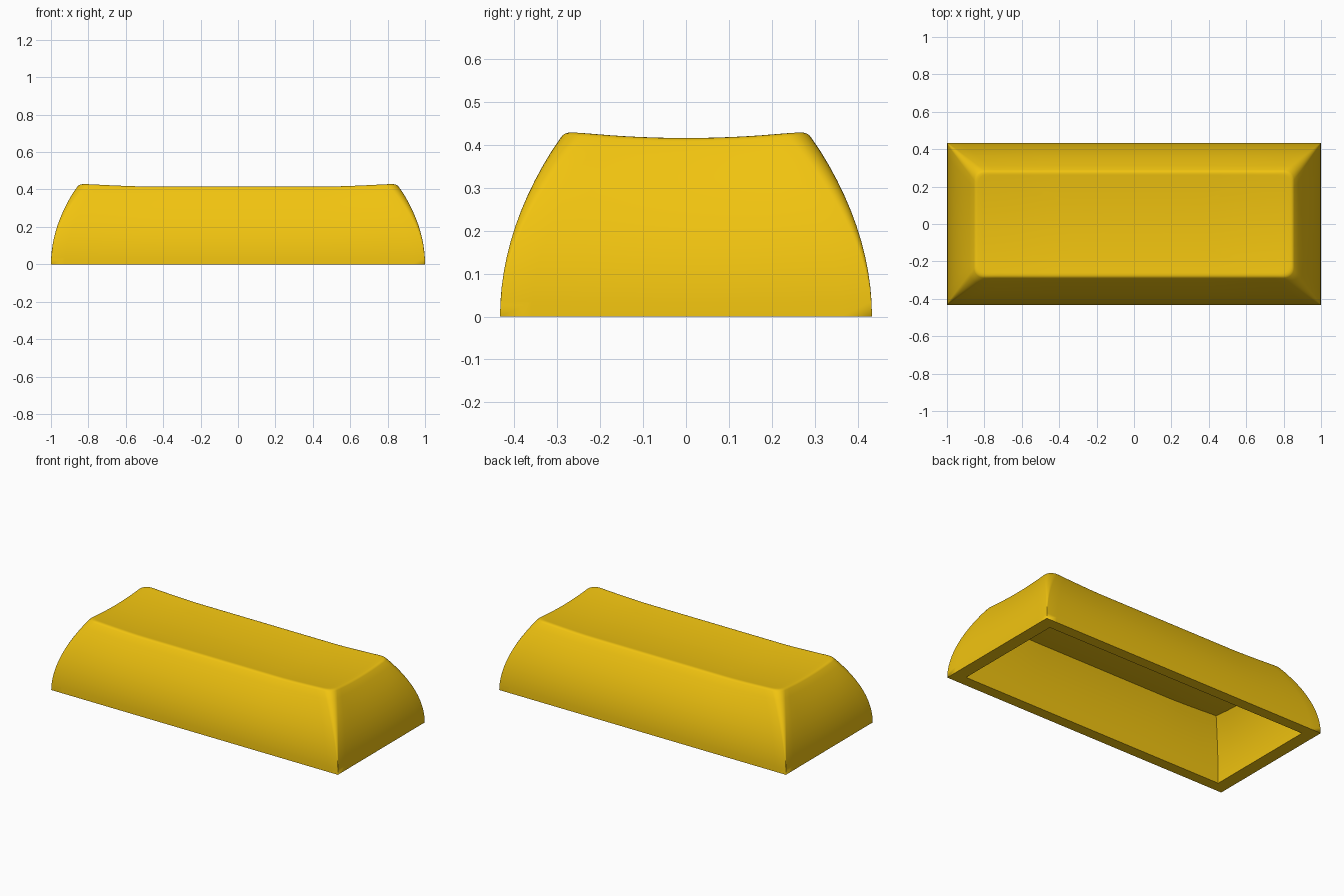
import bpy, bmesh
from math import sin, cos, pi

if "Cube" in bpy.data.objects:
    bpy.data.objects.remove(bpy.data.objects["Cube"])


def dish(x, y):
    """Height of the scooped top surface."""
    u = min(max((abs(x) - 0.48) / 0.36, 0), 1)
    v = min(abs(y) / 0.27, 1)
    return 0.401 + 0.015 * u ** 1.4 + 0.015 * v ** 2


def outline(a, b, r, seg=6, nx=28, ny=12):
    """Rounded rectangle, counter-clockwise, with subdivided sides."""
    pts = []
    corners = [(a - r, b - r, 0), (r - a, b - r, 1), (r - a, r - b, 2), (a - r, r - b, 3)]
    for i, (cx, cy, q) in enumerate(corners):
        arc = [(cx + r * cos((q + k / seg) * pi / 2),
                cy + r * sin((q + k / seg) * pi / 2)) for k in range(seg + 1)]
        pts += arc
        nxt = corners[(i + 1) % 4]
        ex = nxt[0] + r * cos(nxt[2] * pi / 2)
        ey = nxt[1] + r * sin(nxt[2] * pi / 2)
        n = nx if i % 2 == 0 else ny
        sx, sy = arc[-1]
        pts += [(sx + (ex - sx) * k / n, sy + (ey - sy) * k / n) for k in range(1, n)]
    return pts


bm = bmesh.new()


def ring(a, b, r, t, drop=0.0):
    return [bm.verts.new((x, y, t * (dish(x, y) - drop))) for x, y in outline(a, b, r)]


def shell(a, b, inset, radius, drop, fillet):
    """Curved walls from the base up, then the dished top; returns all rings."""
    rings = []
    for k in range(13):
        t = k / 12 * (0.98 if fillet else 1)
        d = inset * t * t
        rings.append(ring(a - d, b - d, radius * t ** 1.5, t, drop))
    for d, t in fillet:
        rings.append(ring(a - d, b - d, radius, t, drop))
        inset = d
    for s in (0.97, 0.93, 0.88, 0.82, 0.75, 0.66, 0.55, 0.42, 0.28, 0.14, 0.04):
        rings.append(ring((a - inset) * s, (b - inset) * s, radius * s, 1, drop))
    return rings


def skin(rings):
    for lo, hi in zip(rings, rings[1:]):
        n = len(lo)
        for i in range(n):
            j = (i + 1) % n
            bm.faces.new((lo[i], lo[j], hi[j], hi[i]))


# Outer body with softened top edge, and hollow underside
outer = shell(1.0, 0.433, 0.15, 0.055, 0.0, [(0.149, 0.991), (0.156, 0.998), (0.165, 1.0)])
inner = shell(0.92, 0.364, 0.092, 0.0, 0.07, [])
skin(outer)
skin(inner)
skin([outer[0], inner[0]])  # flat bottom rim
bm.faces.new(outer[-1])
bm.faces.new(inner[-1])
bmesh.ops.remove_doubles(bm, verts=bm.verts, dist=1e-5)
bmesh.ops.recalc_face_normals(bm, faces=bm.faces)

mesh = bpy.data.meshes.new("keycap")
bm.to_mesh(mesh)
bm.free()
cap = bpy.data.objects.new("keycap", mesh)
bpy.context.collection.objects.link(cap)

# Yellow plastic
mat = bpy.data.materials.new("yellow_plastic")
mat.diffuse_color = (0.88, 0.55, 0.005, 1)
mat.use_nodes = True
mat.node_tree.nodes["Principled BSDF"].inputs["Base Color"].default_value = mat.diffuse_color
mesh.materials.append(mat)

bpy.context.view_layer.objects.active = cap
cap.select_set(True)
bpy.ops.object.shade_smooth_by_angle(angle=0.6)
